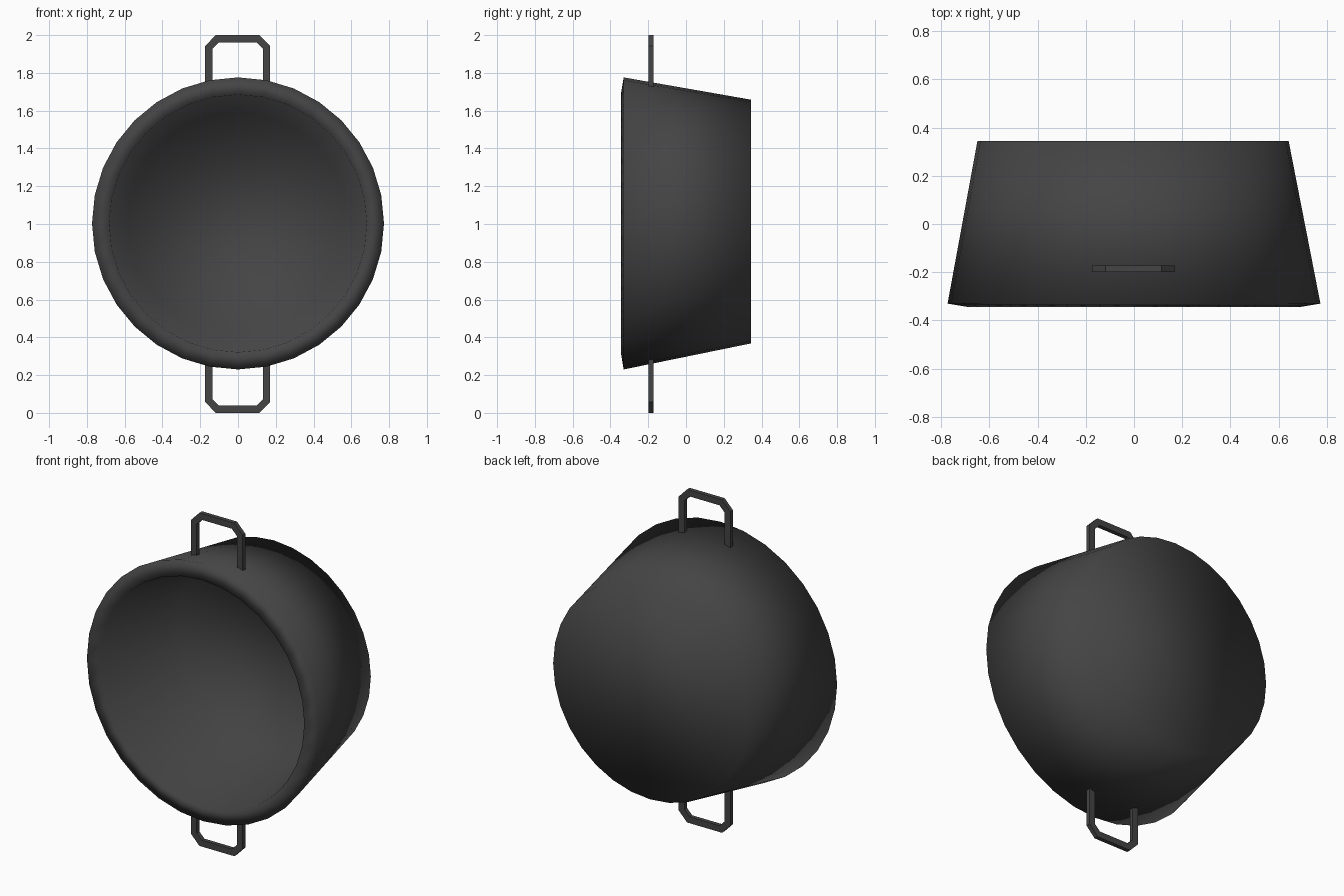
import bpy, bmesh, math

if "Cube" in bpy.data.objects:
    bpy.data.objects.remove(bpy.data.objects["Cube"])

iron = bpy.data.materials.new("dark_iron")
iron.diffuse_color = (0.06, 0.058, 0.059, 1)
iron.use_nodes = True
iron.node_tree.nodes["Principled BSDF"].inputs["Base Color"].default_value = iron.diffuse_color
SIDES = 32


def finish(bm, name, smooth):
    bmesh.ops.recalc_face_normals(bm, faces=bm.faces[:])
    for f in bm.faces:
        f.smooth = smooth
    mesh = bpy.data.meshes.new(name)
    bm.to_mesh(mesh)
    bm.free()
    mesh.materials.append(iron)
    obj = bpy.data.objects.new(name, mesh)
    bpy.context.collection.objects.link(obj)
    return obj


# Pot body: tapered shell around the y axis, open at the front
# ring = (radius, y, centre x, centre z)
profile = [
    (0.582, 0.28, -0.003, 1.011),    # inner floor
    (0.682, -0.345, 0.0, 1.003),     # inner rim
    (0.773, -0.33, 0.0, 1.003),      # outer rim
    (0.645, 0.345, -0.004, 1.013),   # outer base
]
bm = bmesh.new()
rings = []
for r, y, cx, cz in profile:
    angles = [2 * math.pi * i / SIDES for i in range(SIDES)]
    rings.append([bm.verts.new((cx + r * math.cos(a), y, cz + r * math.sin(a)))
                  for a in angles])
for a, b in zip(rings, rings[1:]):
    for i in range(SIDES):
        j = (i + 1) % SIDES
        bm.faces.new((a[i], a[j], b[j], b[i]))
bm.faces.new(rings[0])
bm.faces.new(rings[-1])
finish(bm, "pot_body", True)


# Handles: flat bar loops with chamfered corners, rooted in the wall
def handle(name, side):
    outer = [(0.172, 0.71), (0.172, 0.942), (0.116, 1.0)]
    inner = [(0.134, 0.71), (0.134, 0.927), (0.099, 0.962)]
    bm = bmesh.new()

    def path(half, y):
        pts = half + [(-x, z) for x, z in reversed(half)]
        return [bm.verts.new((x - 0.002, y, 1 + side * z)) for x, z in pts]

    loops = [path(outer, -0.198), path(inner, -0.198),
             path(inner, -0.173), path(outer, -0.173)]
    for k in range(4):
        a, b = loops[k], loops[(k + 1) % 4]
        for i in range(5):
            bm.faces.new((a[i], a[i + 1], b[i + 1], b[i]))
    for end in (0, -1):
        bm.faces.new([loop[end] for loop in loops])
    finish(bm, name, False)


handle("upper_handle", 1)
handle("lower_handle", -1)
